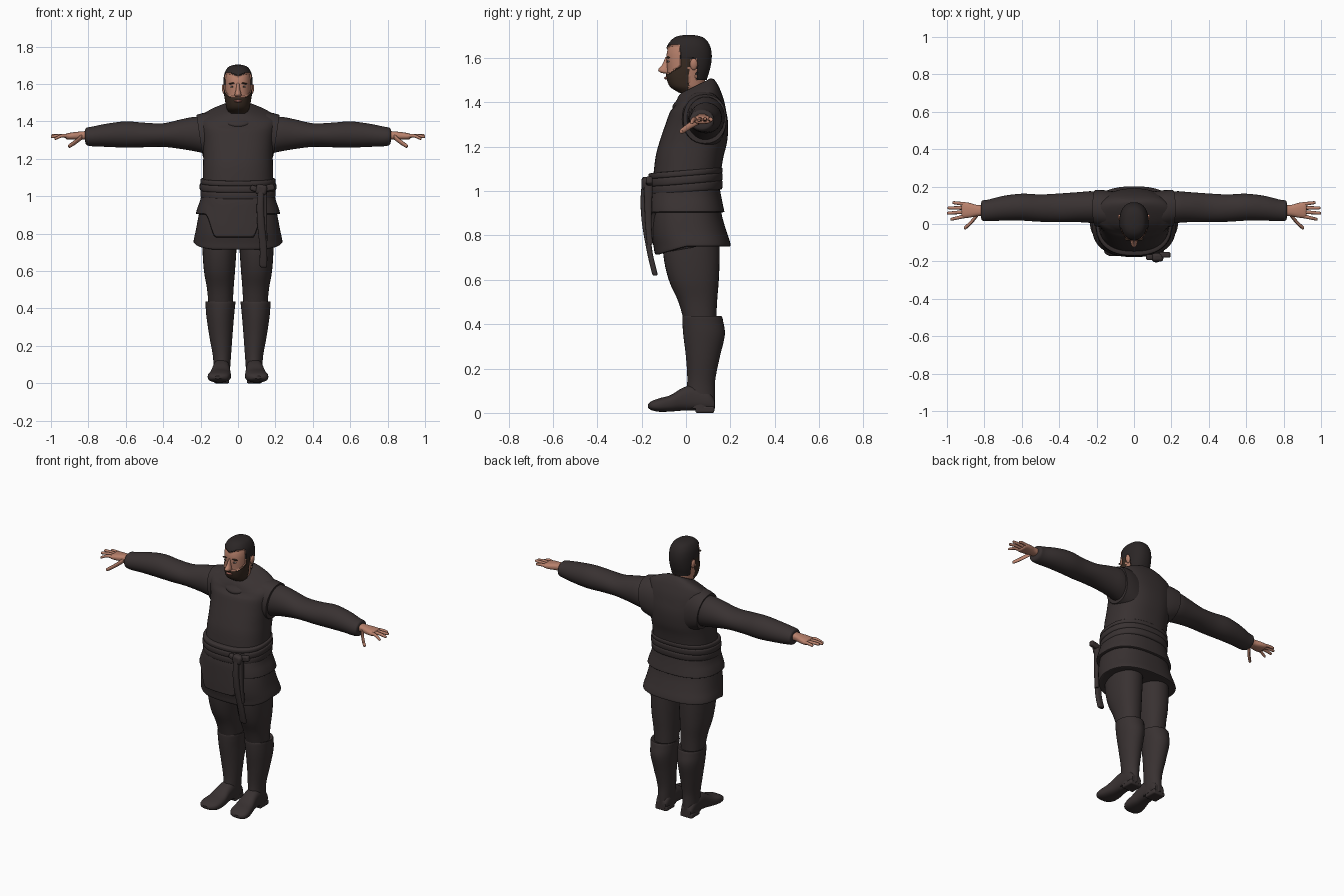
import bpy, bmesh, math
from mathutils import Vector, Matrix

if "Cube" in bpy.data.objects:
    bpy.data.objects.remove(bpy.data.objects["Cube"])


def material(name, rgb):
    mat = bpy.data.materials.new(name)
    mat.use_nodes = True
    mat.diffuse_color = (*rgb, 1)
    shader = next(n for n in mat.node_tree.nodes if n.type == 'BSDF_PRINCIPLED')
    shader.inputs["Base Color"].default_value = (*rgb, 1)
    shader.inputs["Roughness"].default_value = .8
    return mat


cloth = material("charcoal cloth", (.04, .031, .031))
skin = material("skin", (.48, .22, .15))
hair = material("dark hair", (.024, .019, .019))
beard = material("brown beard", (.038, .023, .015))
lip = material("lips", (.3, .11, .085))
eye_white = material("eye white", (.45, .4, .37))
iris = material("iris", (.03, .02, .015))
parts = []


def finish(name, bm, mats, mirror=False, bevel=0):
    """Turn a bmesh into an object, mirrored across x if wanted."""
    bmesh.ops.recalc_face_normals(bm, faces=bm.faces)
    mesh = bpy.data.meshes.new(name)
    bm.to_mesh(mesh)
    bm.free()
    obj = bpy.data.objects.new(name, mesh)
    bpy.context.collection.objects.link(obj)
    for mat in mats:
        mesh.materials.append(mat)
    if bevel:
        mod = obj.modifiers.new("bevel", 'BEVEL')
        mod.width, mod.segments = bevel, 3
    if mirror:
        obj.modifiers.new("mirror", 'MIRROR')
    parts.append(obj)
    return obj


def spline(rows, steps):
    """Catmull-Rom interpolation between section rows."""
    out = []
    last = len(rows) - 1
    for i in range(last):
        quad = [rows[max(i - 1, 0)], rows[i], rows[i + 1], rows[min(i + 2, last)]]
        for s in range(steps):
            u = s / steps
            out.append([b + u / 2 * (c - a + u * (2 * a - 5 * b + 4 * c - d + u * (3 * (b - c) + d - a)))
                        for a, b, c, d in zip(*quad)])
    return out + [rows[last]]


def loft(name, rows, mats, axis="z", power=2, n=32, steps=4, tweak=None, region=None, mirror=False):
    """Rows are (position, min a, max a, min b, max b) of rounded sections along an axis."""
    bm = bmesh.new()
    rings = []
    for t, a0, a1, b0, b1 in spline(rows, steps):
        ring = []
        for k in range(n):
            c, s = math.cos(math.tau * k / n), math.sin(math.tau * k / n)
            a = (a0 + a1) / 2 + (a1 - a0) / 2 * math.copysign(abs(c) ** (2 / power), c)
            b = (b0 + b1) / 2 + (b1 - b0) / 2 * math.copysign(abs(s) ** (2 / power), s)
            ring.append(bm.verts.new({"x": (t, a, b), "y": (a, t, b), "z": (a, b, t)}[axis]))
        rings.append(ring)
    for low, high in zip(rings, rings[1:]):
        for k in range(n):
            m = (k + 1) % n
            bm.faces.new((low[k], low[m], high[m], high[k]))
    bm.faces.new(rings[0])
    bm.faces.new(rings[-1])
    if region:
        for f in bm.faces:
            f.material_index = region(f.calc_center_median())
    if tweak:
        for v in bm.verts:
            v.co = tweak(v.co.copy())
    return finish(name, bm, mats, mirror)


def sym(rows):
    """Expand (z, half width, front, back) to full rows."""
    return [(z, -r, r, f, b) for z, r, f, b in rows]


def blob(name, loc, size, mat, tilt=0, mirror=False):
    bm = bmesh.new()
    place = Matrix.Translation(loc) @ Matrix.Rotation(tilt, 4, 'Y') @ Matrix.Diagonal((*size, 1))
    bmesh.ops.create_uvsphere(bm, u_segments=20, v_segments=12, radius=1, matrix=place)
    return finish(name, bm, [mat], mirror)


def box(name, loc, size, mat, tilt=0, bevel=.01, mirror=False):
    bm = bmesh.new()
    place = Matrix.Translation(loc) @ Matrix.Rotation(tilt, 4, 'Y') @ Matrix.Diagonal((*size, 1))
    bmesh.ops.create_cube(bm, size=1, matrix=place)
    return finish(name, bm, [mat], mirror, bevel)


# Head with hair and beard regions, both raised from the skin
def head_region(c):
    x, y, z = abs(c.x), c.y, c.z
    if z > 1.638 + .4 * min(x, .04) or (y > -.025 and z > 1.595) or (y > .045 and z > 1.505):
        return 1
    if 1.447 < z < 1.532 + .6 * max(0, y + .075) and y < .012:
        return 2
    return 2 if -.022 < y < .015 and z > 1.56 else 0


def raise_hair(v):
    kind = head_region(v)
    out = (v - Vector((0, .015, 1.56))).normalized()
    return v + out * (0, .008, .006)[kind]


loft("head", sym([(1.38, .07, -.03, .11), (1.44, .06, -.02, .095), (1.452, .048, -.035, .09),
                  (1.475, .058, -.068, .085), (1.51, .064, -.082, .088), (1.55, .069, -.085, .1),
                  (1.59, .071, -.088, .108), (1.625, .071, -.086, .108), (1.655, .066, -.076, .1),
                  (1.68, .052, -.055, .082), (1.692, .03, -.03, .055), (1.696, .005, 0, .02)]),
     [skin, hair, beard], power=2.3, n=96, steps=8, tweak=raise_hair, region=head_region)
loft("nose", sym([(1.605, .007, -.092, -.07), (1.57, .011, -.107, -.07), (1.548, .017, -.125, -.07),
                  (1.536, .017, -.118, -.07), (1.53, .01, -.1, -.07)]), [skin], n=20)
blob("mouth", (0, -.088, 1.509), (.023, .011, .007), lip)
blob("eye", (.03, -.078, 1.585), (.012, .007, .005), eye_white, mirror=True)
blob("iris", (.03, -.083, 1.585), (.005, .003, .0045), iris, mirror=True)
blob("eyebrow", (.032, -.08, 1.603), (.019, .009, .004), beard, .12, True)
blob("ear", (.076, .035, 1.572), (.01, .017, .027), skin, .15, True)


# Tunic body, collar and armholes
def slope_neck(v):
    v.z += (v.y - .04) * .5 * min(1, max(0, (v.z - 1.36) / .08))
    return v


def slope_collar(v):
    v.z += (v.y - .035) * .55
    return v


def slope_armhole(v):
    v.x += (v.z - 1.32) * .15
    return v


loft("tunic", sym([(1.04, .19, -.15, .15), (1.15, .187, -.138, .168), (1.22, .186, -.12, .185),
                   (1.3, .192, -.093, .19), (1.37, .205, -.068, .178), (1.415, .2, -.05, .155),
                   (1.44, .155, -.045, .138), (1.462, .1, -.035, .125), (1.472, .07, -.025, .11)]),
     [cloth], power=2.4, n=48, tweak=slope_neck)
loft("collar", sym([(1.42, .1, -.058, .126), (1.437, .101, -.061, .13), (1.452, .09, -.043, .122),
                    (1.465, .081, -.034, .113), (1.467, .07, -.025, .105)]),
     [cloth], n=40, tweak=slope_collar)
loft("armhole", [(.08, -.03, .17, 1.16, 1.45), (.15, -.022, .18, 1.19, 1.448),
                 (.205, -.012, .182, 1.215, 1.435)],
     [cloth], "x", 2.2, tweak=slope_armhole, mirror=True)

# Sleeves with cuffs
loft("sleeve", [(.14, 0, .16, 1.22, 1.41), (.22, .005, .175, 1.238, 1.425), (.3, .01, .17, 1.252, 1.412),
                (.4, .01, .163, 1.264, 1.39), (.5, .012, .158, 1.262, 1.393), (.6, .018, .162, 1.26, 1.4),
                (.7, .018, .15, 1.264, 1.388), (.78, .015, .13, 1.267, 1.372),
                (.81, .018, .126, 1.274, 1.366), (.817, .03, .115, 1.29, 1.355)],
     [cloth], "x", mirror=True)

# Hands
loft("palm", [(.79, .045, .1, 1.303, 1.35), (.84, .042, .102, 1.303, 1.346), (.88, .034, .113, 1.302, 1.342),
              (.915, .032, .117, 1.304, 1.336), (.922, .04, .11, 1.312, 1.33)],
     [skin], "x", 2.5, mirror=True)


def finger(name, points, r):
    rows = []
    for i, (x, y, z) in enumerate(points):
        k = r * (1 - .15 * i)
        rows.append((x, y - k, y + k, z - k, z + k))
    x, y, z = points[-1]
    rows.append((x + r * .6, y - r * .2, y + r * .2, z - r * .2, z + r * .2))
    loft(name, rows, [skin], "x", n=12, mirror=True)


for name, start, end, tip, drop in (("index_finger", .043, .026, .975, .014), ("middle_finger", .065, .058, .994, .004),
                                    ("ring_finger", .086, .086, .99, -.002), ("little_finger", .106, .114, .965, .002)):
    finger(name, [(.9, start, 1.32), ((.9 + tip) / 2, (start + end) / 2, 1.324), (tip, end, 1.323 - drop)], .011)
finger("thumb", [(.835, .055, 1.318), (.865, .015, 1.293), (.9, -.018, 1.27)], .016)


# Skirt tiers; the upper one drops into a broad flap at the front
def dip_hem(v):
    if v.z < .84 and v.y < 0:
        v.z -= .035 * min(1, -v.y / .12) * (.84 - v.z) / .09
    return v


def front_flap(v):
    if v.z < .98 and v.y < -.05:
        reach = min(1, max(0, (.155 - abs(v.x + .02)) / .055))
        v.z = .98 - (.98 - v.z) * (1 + 1.6 * reach * reach * (3 - 2 * reach))
    return v


def tilt_belt(v):
    v.z += .08 * v.y
    return v


loft("lower_skirt", sym([(.97, .195, -.145, .15), (.89, .212, -.158, .162), (.82, .225, -.158, .182),
                         (.775, .235, -.146, .197), (.752, .236, -.14, .2), (.75, .22, -.125, .18)]),
     [cloth], power=2.5, n=64, tweak=dip_hem)
loft("upper_skirt", sym([(1.04, .19, -.15, .148), (.98, .202, -.168, .158), (.94, .216, -.174, .166),
                         (.912, .224, -.176, .172), (.905, .222, -.174, .17), (.903, .2, -.155, .15)]),
     [cloth], power=2.5, n=96, tweak=front_flap)

# Wrapped belt, knot and hanging ends
for name, z, h, r in (("lower_belt", 1.015, .022, .2), ("middle_belt", 1.05, .02, .204), ("upper_belt", 1.08, .014, .2)):
    loft(name, sym([(z - h, r - .014, -.154, .152), (z - h * .7, r, -.168, .163), (z + h * .7, r, -.168, .165),
                    (z + h, r - .014, -.154, .154)]), [cloth], power=2.4, n=48, tweak=tilt_belt)
box("belt_knot", (.125, -.178, 1.035), (.06, .045, .055), cloth, .15, .015)
box("knot_wing", (.165, -.165, 1.045), (.06, .03, .035), cloth, -.2)
box("knot_loop", (.09, -.178, 1.04), (.05, .03, .03), cloth, .3)
loft("belt_end", [(.62, .122, .152, -.148, -.13), (.635, .115, .156, -.155, -.13), (.72, .116, .155, -.175, -.15),
                  (.85, .103, .143, -.198, -.166), (.95, .1, .138, -.205, -.17), (1.03, .105, .14, -.2, -.165)],
     [cloth], power=3, n=20)
loft("short_belt_end", [(.76, .14, .158, -.175, -.15), (.86, .132, .155, -.184, -.155), (1.03, .125, .155, -.19, -.15)],
     [cloth], power=3, n=20)

# Trousers, boots and heels
loft("trouser_leg", [(.86, .002, .19, -.1, .15), (.72, .008, .19, -.103, .152), (.6, .016, .182, -.078, .148),
                     (.5, .024, .165, -.034, .14), (.38, .03, .155, 0, .135)],
     [cloth], power=2.2, mirror=True)
loft("boot_shaft", [(.43, .03, .16, .0, .145), (.437, .014, .174, -.014, .16), (.41, .016, .173, -.016, .168),
                    (.35, .022, .168, -.012, .175), (.25, .03, .153, .0, .152), (.15, .037, .135, .006, .132),
                    (.08, .042, .13, .0, .13), (.02, .045, .13, -.005, .13)],
     [cloth], mirror=True)
loft("boot_foot", [(.128, .055, .12, .012, .06), (.1, .045, .13, .01, .1), (.03, .043, .134, .01, .125),
                   (-.02, .042, .14, .01, .11), (-.07, .038, .152, .006, .08), (-.12, .04, .162, .005, .066),
                   (-.155, .055, .156, .012, .053), (-.172, .085, .13, .024, .038)],
     [cloth], "y", 2.6, mirror=True)
box("boot_heel", (.088, .085, .015), (.082, .085, .03), cloth, bevel=.008, mirror=True)

# Smooth shading with sharp rims
bpy.ops.object.select_all(action='DESELECT')
for obj in parts:
    obj.select_set(True)
bpy.context.view_layer.objects.active = parts[0]
bpy.ops.object.shade_smooth_by_angle(angle=math.radians(40))
